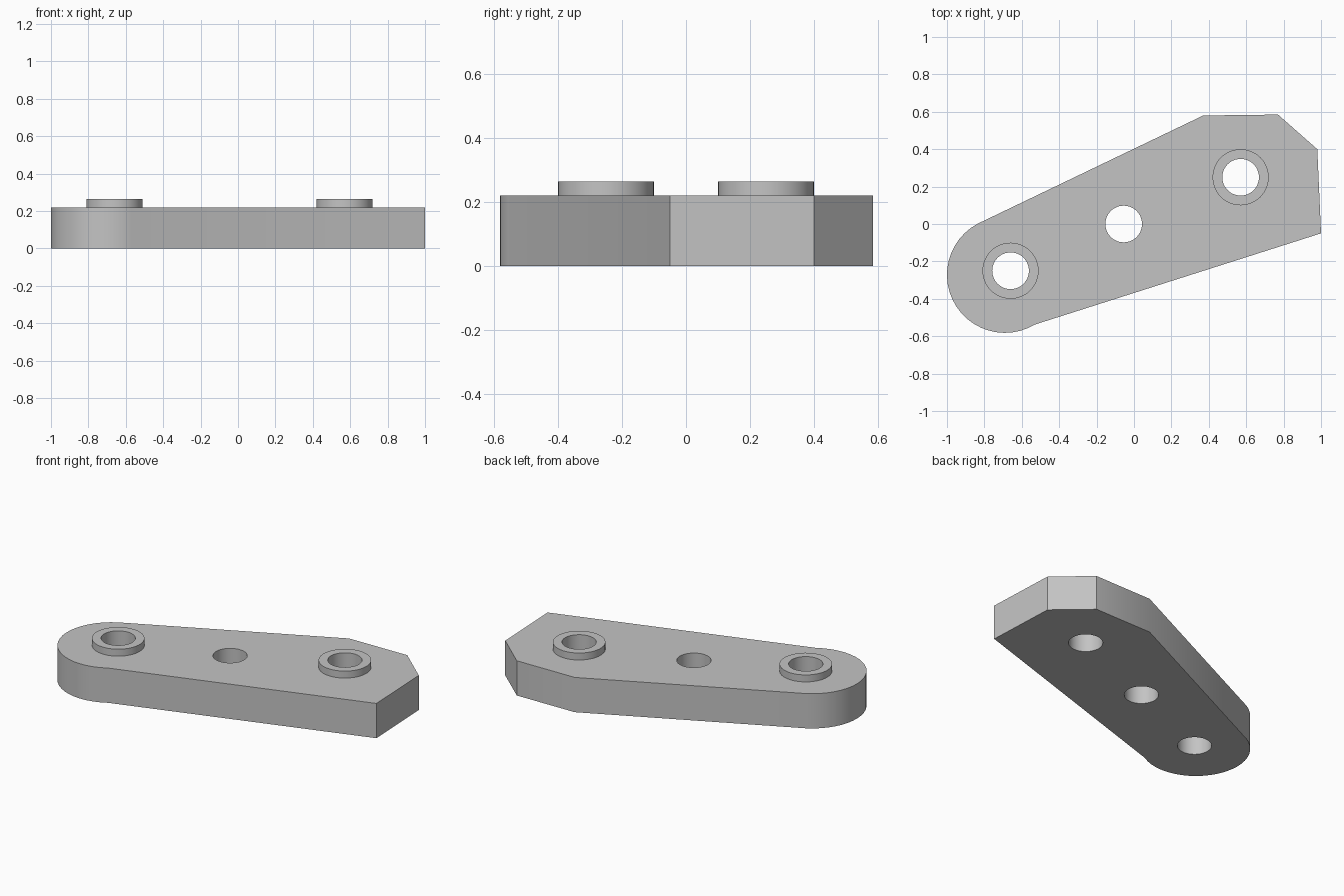
import bpy, bmesh
from math import cos, sin, radians

cube = bpy.data.objects.get("Cube")
if cube:
    bpy.data.objects.remove(cube, do_unlink=True)

PLATE_TOP, RING_TOP = 0.219, 0.263
HOLE_R, RING_R = 0.098, 0.15
RING_CENTRES = [(-0.66, -0.25), (0.57, 0.25)]
MIDDLE = (-0.055, 0.0)

grey = bpy.data.materials.new("plain_grey")
grey.use_nodes = True
colour = (0.55, 0.55, 0.55, 1)
grey.diffuse_color = colour
grey.node_tree.nodes["Principled BSDF"].inputs["Base Color"].default_value = colour


def arc(centre, radius, start=0, end=360, steps=48):
    """Points along an arc; a full circle leaves out the repeated end."""
    last = steps if end - start == 360 else steps - 1
    angles = [radians(start + (end - start) * i / last) for i in range(steps)]
    return [(centre[0] + radius * cos(a), centre[1] + radius * sin(a)) for a in angles]


def extruded(name, loops, bottom, top):
    """Extrude an outline with holes into a clean solid."""
    curve = bpy.data.curves.new(name, 'CURVE')
    curve.dimensions = '2D'
    curve.fill_mode = 'BOTH'
    curve.extrude = (top - bottom) / 2
    for loop in loops:
        spline = curve.splines.new('POLY')
        spline.points.add(len(loop) - 1)
        for point, (x, y) in zip(spline.points, loop):
            point.co = (x, y, 0, 1)
        spline.use_cyclic_u = True
    obj = bpy.data.objects.new(name, curve)
    bpy.context.collection.objects.link(obj)
    bpy.ops.object.select_all(action='DESELECT')
    obj.select_set(True)
    bpy.context.view_layer.objects.active = obj
    bpy.ops.object.convert(target='MESH')
    obj = bpy.context.object
    mesh = obj.data
    bm = bmesh.new()
    bm.from_mesh(mesh)
    bmesh.ops.remove_doubles(bm, verts=bm.verts, dist=0.0005)
    bmesh.ops.recalc_face_normals(bm, faces=bm.faces)
    bmesh.ops.translate(bm, verts=bm.verts, vec=(0, 0, (top + bottom) / 2))
    bm.to_mesh(mesh)
    bm.free()
    mesh.materials.clear()
    mesh.materials.append(grey)
    bpy.ops.object.shade_smooth_by_angle(angle=radians(25))
    return obj


# Tapered plate: chamfered wide end, rounded narrow end, three through holes
outline = [(1.0, -0.05), (0.98, 0.40), (0.77, 0.585), (0.37, 0.58)]
outline += arc((-0.69, -0.272), 0.31, 118, 301, 24)
holes = [arc(c, HOLE_R) for c in RING_CENTRES + [MIDDLE]]
extruded("link_plate", [outline] + holes, 0, PLATE_TOP)

# Raised collars round the two end holes
for side, centre in zip(("right", "left"), RING_CENTRES):
    extruded(side + "_collar", [arc(centre, RING_R), arc(centre, HOLE_R)],
             PLATE_TOP, RING_TOP)
